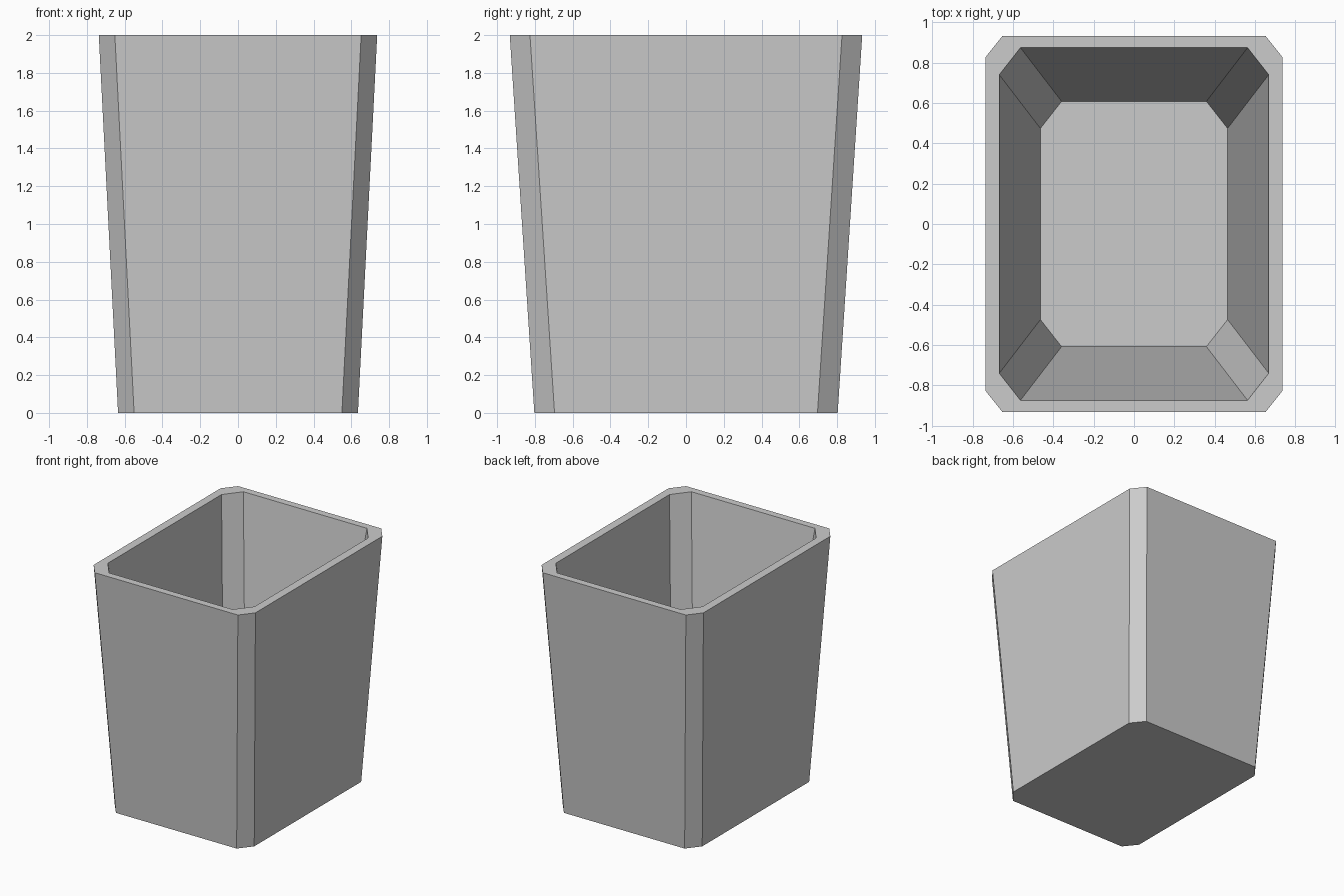
import bpy
import bmesh

if "Cube" in bpy.data.objects:
    bpy.data.objects.remove(bpy.data.objects["Cube"])


def ring(bm, half_x, half_y, cut_x, cut_y, z):
    """Rectangle with clipped corners, counter-clockwise."""
    a, b = half_x - cut_x, half_y - cut_y
    points = [(half_x, -b), (half_x, b), (a, half_y), (-a, half_y),
              (-half_x, b), (-half_x, -b), (-a, -half_y), (a, -half_y)]
    return [bm.verts.new((x, y, z)) for x, y in points]


def bridge(bm, lower, upper):
    count = len(lower)
    for i in range(count):
        j = (i + 1) % count
        bm.faces.new((lower[i], lower[j], upper[j], upper[i]))


bm = bmesh.new()

# Rings run from the base, up the outside, over the rim and down to the floor
rings = [
    ring(bm, 0.635, 0.803, 0.085, 0.107, 0.0),
    ring(bm, 0.737, 0.933, 0.085, 0.107, 2.0),
    ring(bm, 0.668, 0.874, 0.105, 0.134, 2.0),
    ring(bm, 0.464, 0.608, 0.105, 0.134, 0.1),
]
for lower, upper in zip(rings, rings[1:]):
    bridge(bm, lower, upper)

# Underside and inner floor
bm.faces.new(rings[0][::-1])
bm.faces.new(rings[-1])
bmesh.ops.recalc_face_normals(bm, faces=bm.faces)

# Open tapered bin
mesh = bpy.data.meshes.new("tapered_bin")
bm.to_mesh(mesh)
bm.free()
bin_object = bpy.data.objects.new("tapered_bin", mesh)
bpy.context.collection.objects.link(bin_object)
